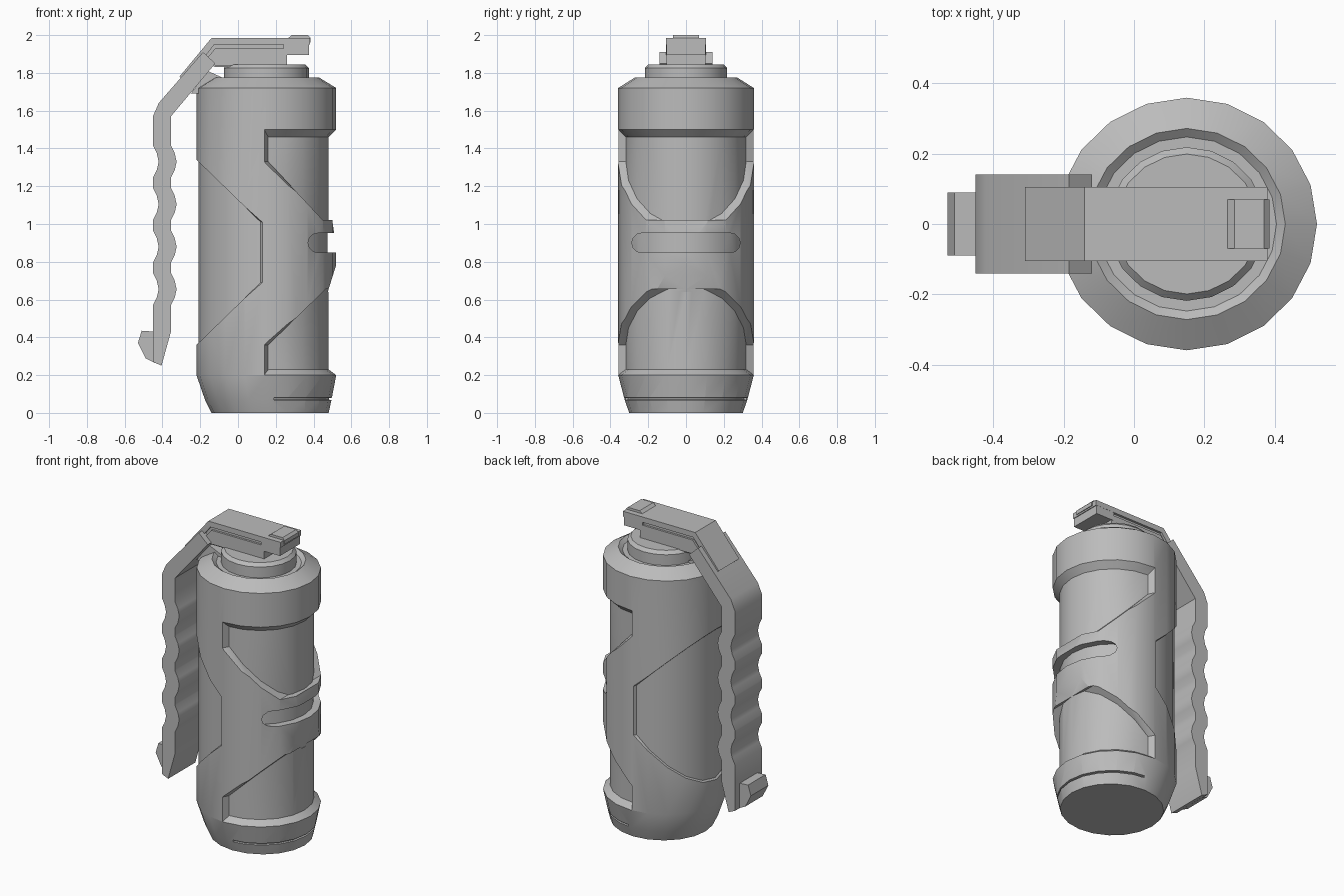
import bpy, bmesh, math

if "Cube" in bpy.data.objects:
    bpy.data.objects.remove(bpy.data.objects["Cube"])

CX, YS, SIDES = 0.15, 0.97, 20          # body axis, slight y squash, facets

grey = bpy.data.materials.new("plain_grey")
grey.diffuse_color = (0.5, 0.5, 0.5, 1)
grey.use_nodes = True
grey.node_tree.nodes["Principled BSDF"].inputs["Base Color"].default_value = grey.diffuse_color


def loft(name, loops, closed=False):
    """Skin a row of equal-length point loops, with end caps unless closed."""
    bm = bmesh.new()
    rows = [[bm.verts.new(p) for p in loop] for loop in loops]
    n = len(rows[0])
    pairs = list(zip(rows, rows[1:])) + ([(rows[-1], rows[0])] if closed else [])
    for a, b in pairs:
        for i in range(n):
            j = (i + 1) % n
            bm.faces.new((a[i], a[j], b[j], b[i]))
    if not closed:
        bm.faces.new(rows[0])
        bm.faces.new(rows[-1])
    bmesh.ops.recalc_face_normals(bm, faces=bm.faces)
    me = bpy.data.meshes.new(name)
    bm.to_mesh(me)
    bm.free()
    me.materials.append(grey)
    ob = bpy.data.objects.new(name, me)
    bpy.context.collection.objects.link(ob)
    return ob


def circle(r, z, dx=0.0):
    return [(CX + dx + r * math.cos(t), YS * r * math.sin(t), z)
            for t in (2 * math.pi * i / SIDES for i in range(SIDES))]


def ring(name, profile, dx=0.0):
    return loft(name, [circle(r, z, dx) for r, z in profile], closed=True)


def prism(name, pts, half, stations=None):
    """Extrude an x-z outline along y; stations are (y, x shift) pairs."""
    stations = stations or [(-half, 0), (half, 0)]
    return loft(name, [[(x + dx, y, z) for x, z in pts] for y, dx in stations])


def boolean(ob, cutter, op='DIFFERENCE'):
    mod = ob.modifiers.new("cut", 'BOOLEAN')
    mod.operation, mod.solver, mod.object = op, 'EXACT', cutter
    bpy.context.view_layer.objects.active = ob
    bpy.ops.object.modifier_apply(modifier=mod.name)
    bpy.data.objects.remove(cutter)


def smooth(ob, deg=28):
    bpy.ops.object.select_all(action='DESELECT')
    ob.select_set(True)
    bpy.context.view_layer.objects.active = ob
    bpy.ops.object.shade_smooth_by_angle(angle=math.radians(deg))


# Turned body: foot, wall, shoulder, groove and neck
body = loft("body", [circle(*p) for p in [
    (0.31, 0, 0.02), (0.335, 0.07, 0.01), (0.37, 0.2), (0.37, 1.72),
    (0.28, 1.775), (0.255, 1.755), (0.225, 1.755), (0.225, 1.825),
    (0.205, 1.845)]])

# Two recessed panels on the right side, with sloped rims
PANEL = [(0.33, 0.23), (0.37, 0.2), (0.5, 0.1), (0.5, 1.6), (0.37, 1.5), (0.33, 1.46)]
SLOPE = [(-0.5, -0.09), (-0.32, 0.01), (0.32, 0.01), (0.5, -0.09)]
upper = [(0.15, 1.9), (0.15, 1.33), (0.44, 1.02), (0.8, 1.02), (0.8, 1.9)]
lower = [(0.15, -0.2), (0.15, 0.36), (0.455, 0.655), (0.8, 0.655), (0.8, -0.2)]
for outline in (upper, lower):
    c = ring("panel_cutter", PANEL)
    boolean(c, prism("panel_outline", outline, 0.5, SLOPE), 'INTERSECT')
    boolean(body, c)

# Shallow recess facing the lever, fading toward the back
c = ring("back_cutter", [(0.351, 0.1), (0.5, 0.1), (0.5, 1.6), (0.351, 1.6)], -0.009)
boolean(c, prism("back_outline",
                 [(0.13, 0.69), (0.13, 1.01), (-0.22, 1.35), (-0.6, 1.35),
                  (-0.6, 0.35), (-0.22, 0.35)], 0.5,
                 [(-0.5, 0.08), (-0.34, -0.01), (0.34, -0.01), (0.5, 0.08)]), 'INTERSECT')
boolean(body, c)

# Sloped faces of the raised middle band
for pts in ([(0.475, 0.64), (0.525, 0.80), (0.7, 0.80), (0.7, 0.64)],
            [(0.525, 0.84), (0.495, 1.05), (0.7, 1.05), (0.7, 0.84)]):
    boolean(body, prism("band_cutter", pts, 0.4))

# Rounded slot through the band
slot = []
for side in (1, -1):
    for k in range(7):
        a = math.pi * k / 6 - math.pi / 2
        slot.append((side * (0.235 + 0.052 * math.cos(a)), 0.9 + side * 0.052 * math.sin(a)))
c = ring("slot_cutter", [(0.325, 0.7), (0.5, 0.7), (0.5, 1.1), (0.325, 1.1)])
boolean(c, loft("slot_outline", [[(x, y, z) for y, z in slot] for x in (0.2, 0.8)]), 'INTERSECT')
boolean(body, c)

# Thin groove low on the right side
c = ring("groove_cutter", [(0.322, 0.07), (0.4, 0.06), (0.4, 0.09), (0.322, 0.078)], 0.01)
boolean(c, prism("groove_outline", [(0.19, 0), (0.8, 0), (0.8, 0.2), (0.19, 0.2)], 0.5), 'INTERSECT')
boolean(body, c)
smooth(body)

# Wavy grip of the lever: both edges step sideways together at each finger notch
wave = []
for zc in (1.33, 1.105, 0.88, 0.655):
    wave += [(0, zc + 0.085), (0.02, zc + 0.045), (0.03, zc), (0.02, zc - 0.045), (0, zc - 0.085)]
outer = [(-0.185, 1.91), (-0.42, 1.64), (-0.45, 1.57)] + [(-0.45 + d, z) for d, z in wave]
inner = [(-0.12, 1.85), (-0.355, 1.57)] + [(-0.355 + d, z) for d, z in wave]
tip = [(-0.45, 0.27), (-0.405, 0.25), (-0.355, 0.43)]
smooth(prism("lever_grip", outer + tip + inner[::-1], 0.14))

prism("lever_hook", [(-0.44, 0.43), (-0.51, 0.435), (-0.53, 0.37), (-0.49, 0.29), (-0.44, 0.265)], 0.09)

# Lever head: bent top plate, core, end block and clip
prism("lever_plate", [(0.38, 1.985), (-0.14, 1.985), (-0.31, 1.78), (-0.28, 1.755),
                      (-0.125, 1.95), (0.38, 1.95)], 0.105)
prism("lever_core", [(0.26, 1.96), (-0.13, 1.96), (-0.2, 1.87), (-0.12, 1.83), (0.26, 1.83)], 0.09)
prism("lever_side_rail", [(0.26, 1.93), (-0.12, 1.93), (-0.17, 1.87), (-0.12, 1.84), (0.26, 1.84)], 0.103)
prism("lever_end", [(0.24, 1.895), (0.375, 1.895), (0.375, 1.97), (0.24, 1.97)], 0.104)
prism("lever_clip", [(0.26, 1.98), (0.285, 2.0), (0.37, 2.0), (0.385, 1.985), (0.385, 1.96), (0.26, 1.96)], 0.07)

# Bracket joining the lever to the shoulder
prism("lever_bracket", [(-0.25, 1.69), (-0.19, 1.69), (-0.06, 1.765), (-0.16, 1.81)], 0.07)
